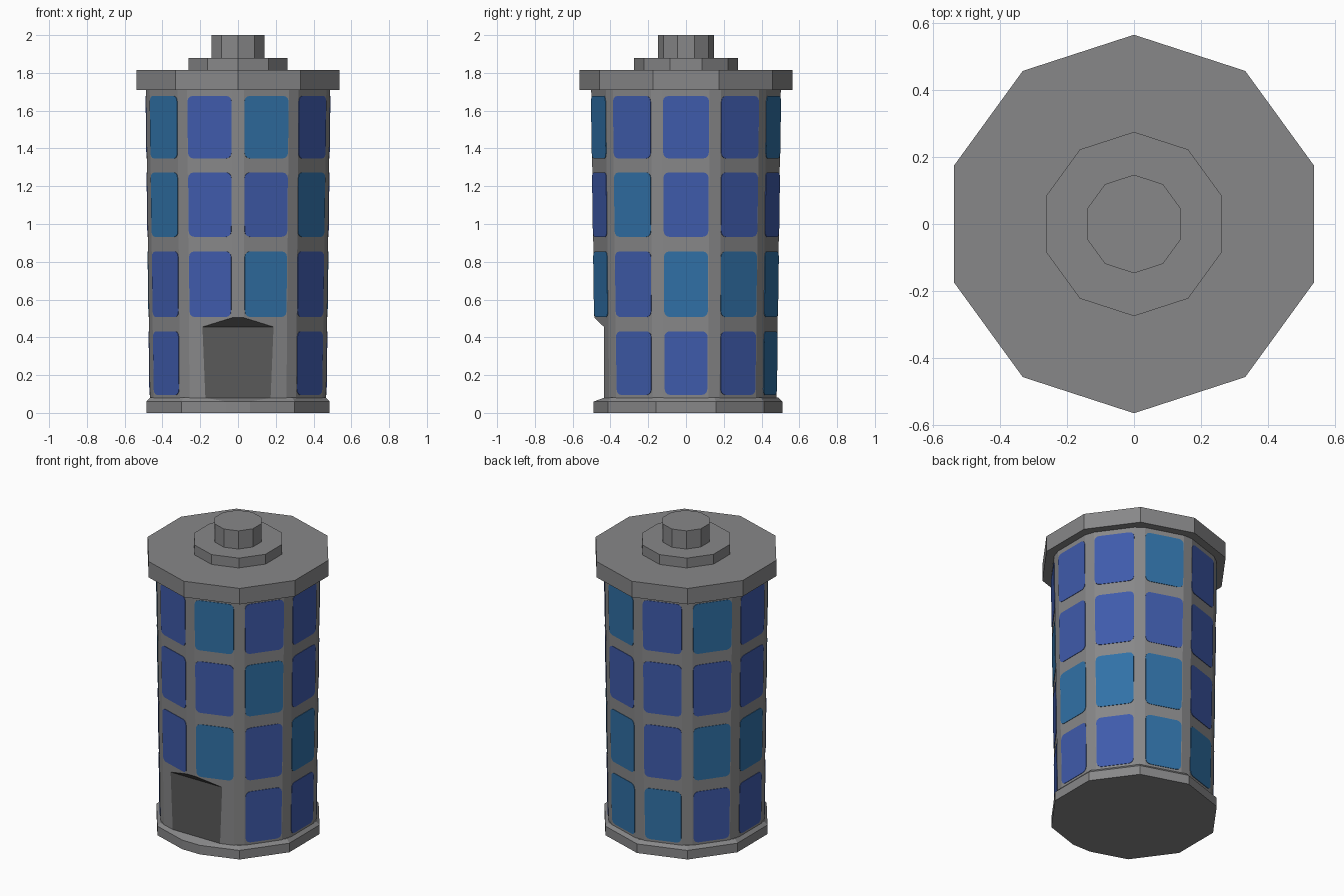
import bpy, bmesh, math
from math import sin, cos, pi, radians

if "Cube" in bpy.data.objects:
    bpy.data.objects.remove(bpy.data.objects["Cube"])


def material(name, rgb):
    m = bpy.data.materials.new(name)
    m.diffuse_color = (*rgb, 1)
    m.use_nodes = True
    m.node_tree.nodes["Principled BSDF"].inputs["Base Color"].default_value = m.diffuse_color
    return m


GREY = material("grey", (0.245, 0.245, 0.25))
DARK = material("dark_grey", (0.1, 0.1, 0.1))
BLUE = material("royal_blue", (0.05, 0.105, 0.41))
TEAL = material("sea_blue", (0.03, 0.165, 0.385))


def make_object(name, bm, mats):
    bmesh.ops.recalc_face_normals(bm, faces=bm.faces[:])
    me = bpy.data.meshes.new(name)
    bm.to_mesh(me)
    bm.free()
    for m in mats:
        me.materials.append(m)
    ob = bpy.data.objects.new(name, me)
    bpy.context.collection.objects.link(ob)
    return ob


def decagon(r, bevel=0):
    """Ten-sided outline with corners on the y axis, optionally with cut corners."""
    corners = [(r * cos(radians(18 + 36 * k)), r * sin(radians(18 + 36 * k))) for k in range(10)]
    if not bevel:
        return corners
    t = bevel / (2 * r * sin(pi / 10))
    pts = []
    for k, (x, y) in enumerate(corners):
        for nx, ny in (corners[k - 1], corners[(k + 1) % 10]):
            pts.append((x + (nx - x) * t, y + (ny - y) * t))
    return pts


def stack(name, levels, mats, bevel=0):
    """Closed solid through decagon rings given as (radius, z)."""
    bm = bmesh.new()
    rings = [[bm.verts.new((x, y, z)) for x, y in decagon(r, bevel)] for r, z in levels]
    for a, b in zip(rings, rings[1:]):
        n = len(a)
        for i in range(n):
            j = (i + 1) % n
            bm.faces.new((a[i], a[j], b[j], b[i]))
    bm.faces.new(rings[0][::-1])
    bm.faces.new(rings[-1])
    return make_object(name, bm, mats)


def cut(ob, cutter):
    mod = ob.modifiers.new("cut", 'BOOLEAN')
    mod.operation = 'DIFFERENCE'
    mod.solver = 'EXACT'
    mod.object = cutter
    dg = bpy.context.evaluated_depsgraph_get()
    me = bpy.data.meshes.new_from_object(ob.evaluated_get(dg))
    ob.modifiers.clear()
    ob.data = me


# Main solids
Z0, Z1, R0, R1 = 0.07, 1.71, 0.490, 0.512
body = stack("body", [(R0, Z0), (R1, Z1)], [GREY, DARK], bevel=0.033)
base = stack("base", [(0.51, 0), (0.51, 0.06), (0.488, 0.082)], [GREY])
stack("cap", [(0.565, 1.71), (0.565, 1.815)], [GREY])
stack("cap_step", [(0.275, 1.81), (0.275, 1.88)], [GREY])
stack("cap_knob", [(0.147, 1.875), (0.147, 2.0)], [GREY])

# Cutter for the flat doorway and the flattened front of the base
profile = [(-0.8, -0.1), (-0.489, -0.1), (-0.489, 0.06), (-0.434, 0.08),
           (-0.434, 0.455), (-0.49, 0.508), (-0.8, 0.80)]
bm = bmesh.new()
sides = [[bm.verts.new((x, y, z)) for y, z in profile] for x in (-0.35, 0.35)]
bm.faces.new(sides[0])
bm.faces.new(sides[1][::-1])
for i in range(len(profile)):
    j = (i + 1) % len(profile)
    bm.faces.new((sides[0][i], sides[0][j], sides[1][j], sides[1][i]))
cutter = make_object("door_cutter", bm, [GREY])
cut(body, cutter)
cut(base, cutter)
bpy.data.objects.remove(cutter)

# Doorway faces are dark: they face the front and lie low
for p in body.data.polygons:
    n, c = p.normal, p.center
    p.material_index = int(n.y < -0.5 and abs(n.x) < 0.05 and c.z < 0.5)

# Window panels, one string per facet, bottom row first (- is the doorway)
COLUMNS = ["BTBB", "BTBB", "TTBT", "TBBB", "BTBT",
           "BTBB", "BBTT", "-BBB", "-TBT", "BBTB"]
ROWS = [(0.095, 0.432), (0.507, 0.855), (0.932, 1.273), (1.347, 1.678)]
bm = bmesh.new()
for k, column in enumerate(COLUMNS):
    a = radians(36 * k)
    for (lo, hi), colour in zip(ROWS, column):
        if colour == "-":
            continue
        rad, outline = 0.03, []
        mid, hh = (lo + hi) / 2, (hi - lo) / 2
        for q, (sx, sz) in enumerate([(1, 1), (-1, 1), (-1, -1), (1, -1)]):
            for s in range(4):
                t = q * pi / 2 + s * pi / 6
                z = mid + sz * (hh - rad) + rad * sin(t)
                half = 0.113 + 0.010 * (z - 0.1) / 1.58
                outline.append((sx * (half - rad) + rad * cos(t), z))
        layers = []
        for off in (-0.002, 0.003):
            ring = []
            for u, z in outline:
                d = (R0 + (R1 - R0) * (z - Z0) / (Z1 - Z0)) * cos(pi / 10) + off
                ring.append(bm.verts.new((d * cos(a) - u * sin(a), d * sin(a) + u * cos(a), z)))
            layers.append(ring)
        n = len(outline)
        faces = [bm.faces.new(layers[0][::-1]), bm.faces.new(layers[1])]
        faces += [bm.faces.new((layers[0][i], layers[0][(i + 1) % n],
                                layers[1][(i + 1) % n], layers[1][i])) for i in range(n)]
        for f in faces:
            f.material_index = int(colour == "T")
make_object("window_panels", bm, [BLUE, TEAL])
